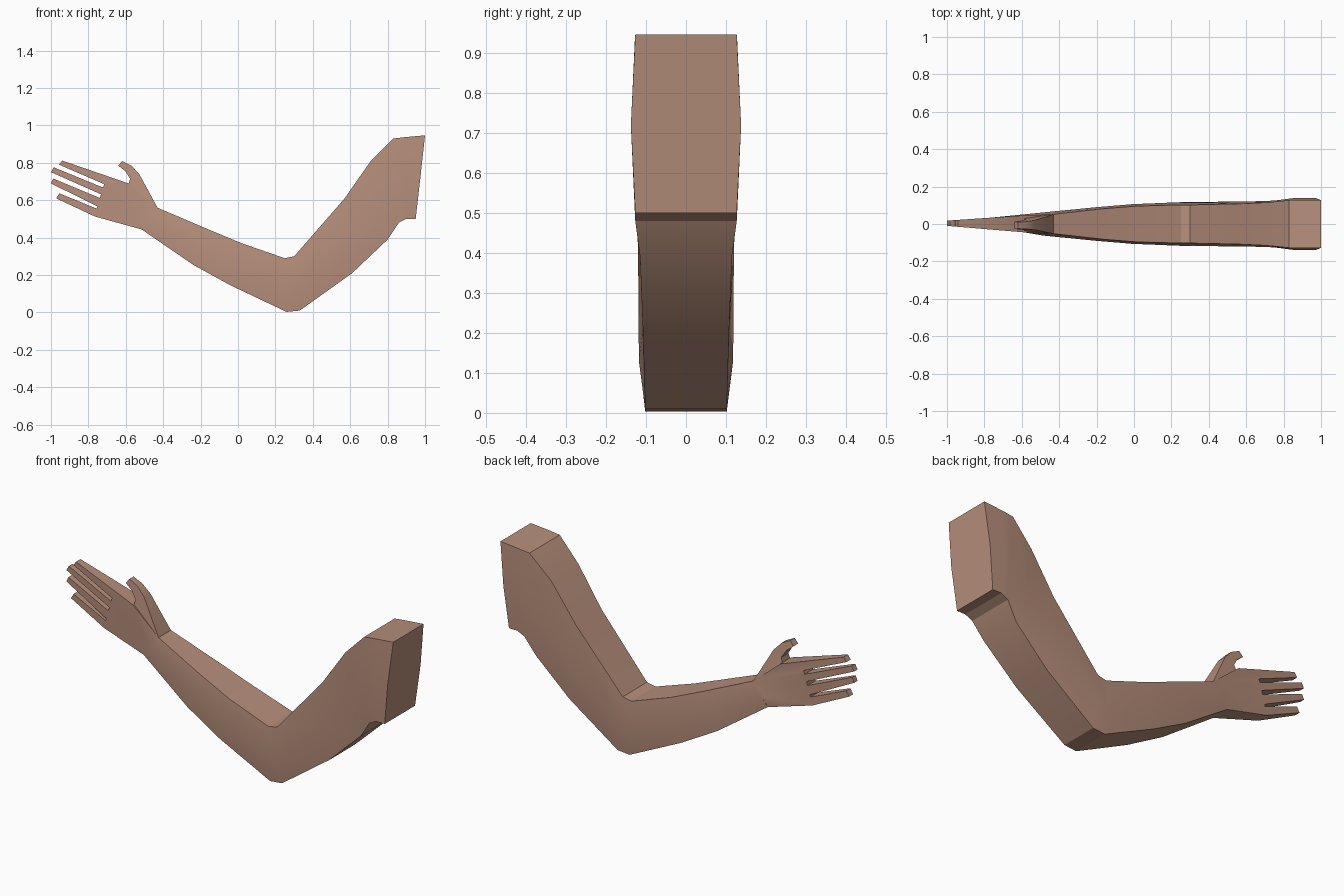
import bpy, bmesh

if "Cube" in bpy.data.objects:
    bpy.data.objects.remove(bpy.data.objects["Cube"])

skin = bpy.data.materials.new("skin brown")
skin.diffuse_color = (0.47, 0.275, 0.2, 1)
skin.use_nodes = True
skin.node_tree.nodes["Principled BSDF"].inputs["Base Color"].default_value = skin.diffuse_color


def finish(name, bm):
    bmesh.ops.recalc_face_normals(bm, faces=bm.faces)
    me = bpy.data.meshes.new(name)
    bm.to_mesh(me)
    bm.free()
    me.materials.append(skin)
    ob = bpy.data.objects.new(name, me)
    bpy.context.collection.objects.link(ob)
    bpy.ops.object.select_all(action='DESELECT')
    ob.select_set(True)
    bpy.context.view_layer.objects.active = ob
    bpy.ops.object.shade_smooth_by_angle(angle=0.4)
    return ob


def prism(name, outline, depth):
    """Outline in x,z given thickness by depth(x, z) -> (front y, back y)."""
    bm = bmesh.new()
    sides = []
    for k in (0, 1):
        sides.append([bm.verts.new((x, depth(x, z)[k], z)) for x, z in outline])
    front, back = sides
    caps = [bm.faces.new(front), bm.faces.new(back[::-1])]
    n = len(outline)
    for i in range(n):
        j = (i + 1) % n
        bm.faces.new((front[i], back[i], back[j], front[j]))
    bmesh.ops.recalc_face_normals(bm, faces=bm.faces)
    bmesh.ops.triangulate(bm, faces=caps, ngon_method='EAR_CLIP')
    return finish(name, bm)


# Arm: six-sided sections, each top x,z / ridge x,z / bottom x,z / edge and ridge half width
sections = [
    (-.43, .56, -.485, .50, -.515, .444, .052, .062),
    (-.16, .445, -.20, .36, -.24, .255, .082, .09),
    (.02, .37, -.01, .26, -.04, .145, .096, .106),
    (.25, .29, .26, .13, .26, .003, .102, .117),
    (.30, .30, .31, .13, .33, .01, .102, .118),
    (.57, .61, .60, .40, .61, .21, .108, .12),
    (.71, .81, .75, .57, .80, .39, .115, .125),
    (.83, .93, .85, .72, .86, .48, .127, .138),
    (.89, .937, .89, .72, .90, .50, .128, .138),
    (1.0, .947, .975, .72, .95, .50, .127, .138),
]
bm = bmesh.new()
rings = []
for tx, tz, mx, mz, bx, bz, e, m in sections:
    pts = [(tx, -e, tz), (mx, -m, mz), (bx, -e, bz), (bx, e, bz), (mx, m, mz), (tx, e, tz)]
    rings.append([bm.verts.new(p) for p in pts])
for a, b in zip(rings, rings[1:]):
    for i in range(6):
        j = (i + 1) % 6
        bm.faces.new((a[i], a[j], b[j], b[i]))
bm.faces.new(rings[-1])
finish("arm", bm)


# Palm and four fingers, tapering towards the fingertips
def hand_depth(x, z):
    if z == .50 and x == -.485:      # ridge at the wrist
        return -.062, .062
    t = (x + 1) / .5
    return -.01 - .042 * min(t, 1), .018 + .034 * min(t, 1)


hand = [
    (-.43, .56), (-.585, .69),
    (-.94, .812), (-.957, .79), (-.715, .686),
    (-.722, .668), (-.985, .776), (-1.0, .75), (-.733, .632),
    (-.738, .612), (-.988, .716), (-1.0, .69), (-.752, .567),
    (-.755, .555), (-.955, .637), (-.972, .61),
    (-.765, .513), (-.515, .444), (-.485, .50),
]
prism("hand", hand, hand_depth)


# Thumb, curling up from the edge of the palm
def thumb_depth(x, z):
    t = min(max((z - .56) / .24, 0), 1)
    return -.052 + .027 * t, .052 - .042 * t


thumb = [
    (-.43, .56), (-.528, .74), (-.57, .785), (-.62, .81), (-.64, .785),
    (-.602, .755), (-.577, .715), (-.585, .69),
]
prism("thumb", thumb, thumb_depth)
